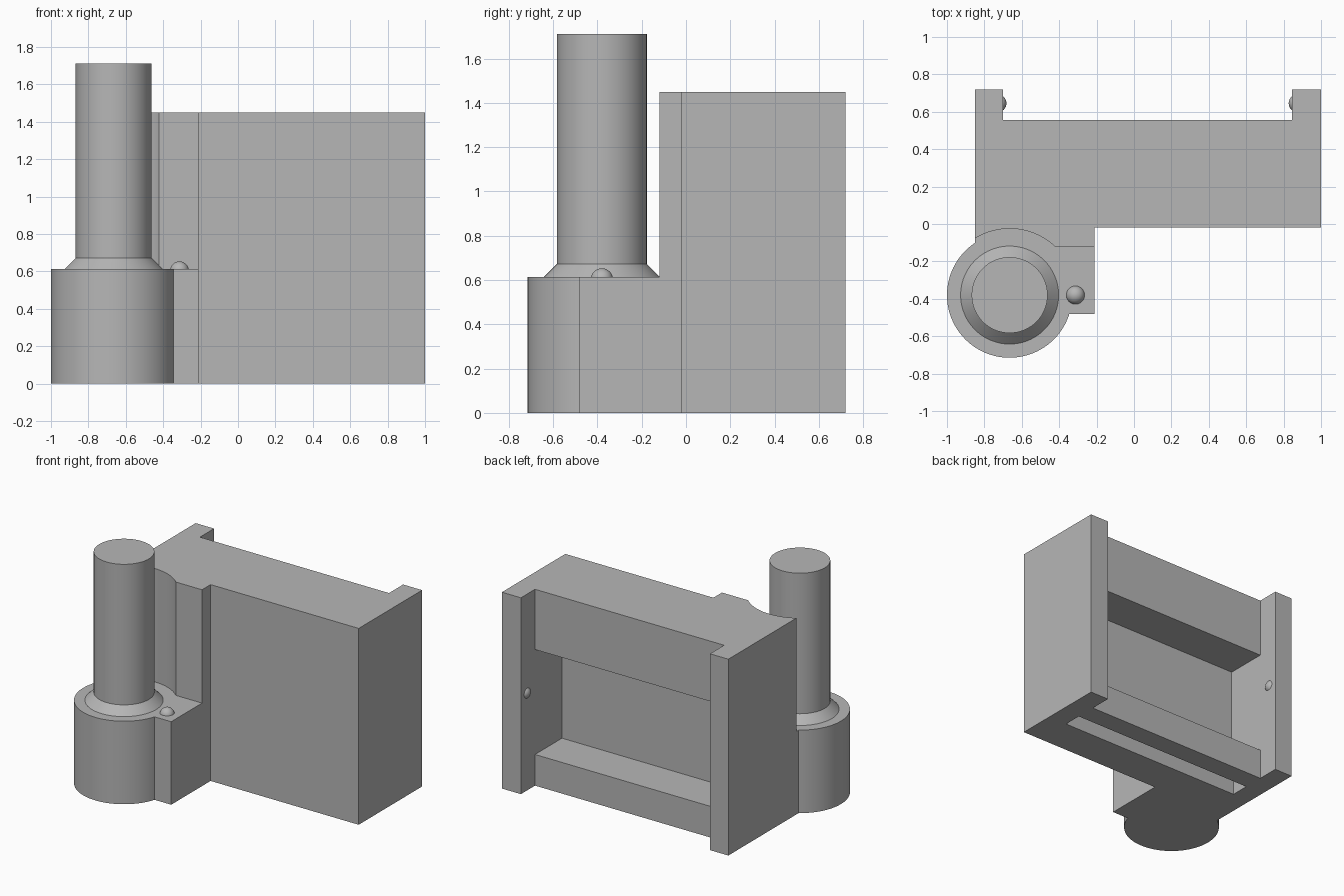
import bpy
import bmesh
from math import radians
from mathutils import Matrix

old = bpy.data.objects.get("Cube")
if old:
    bpy.data.objects.remove(old, do_unlink=True)

GREY = (0.47, 0.47, 0.47, 1.0)
grey = bpy.data.materials.new("plain grey")
grey.use_nodes = True
grey.diffuse_color = GREY
grey.node_tree.nodes["Principled BSDF"].inputs["Base Color"].default_value = GREY

PIN_X, PIN_Y = -0.665, -0.38
LEDGE = 0.613
HEIGHT = 1.45


def finish(name, bm):
    bmesh.ops.recalc_face_normals(bm, faces=bm.faces)
    mesh = bpy.data.meshes.new(name)
    bm.to_mesh(mesh)
    bm.free()
    mesh.materials.append(grey)
    obj = bpy.data.objects.new(name, mesh)
    bpy.context.collection.objects.link(obj)
    return obj


def prism(name, outline, z0, z1):
    bm = bmesh.new()
    face = bm.faces.new([bm.verts.new((x, y, z0)) for x, y in outline])
    top = bmesh.ops.extrude_face_region(bm, geom=[face])["geom"]
    verts = [v for v in top if isinstance(v, bmesh.types.BMVert)]
    bmesh.ops.translate(bm, vec=(0, 0, z1 - z0), verts=verts)
    return finish(name, bm)


def box(name, x0, x1, y0, y1, z0, z1):
    return prism(name, [(x0, y0), (x1, y0), (x1, y1), (x0, y1)], z0, z1)


def round_part(name, r0, r1, z0, z1):
    # Cylinder or cone on the pin axis
    bm = bmesh.new()
    place = Matrix.Translation((PIN_X, PIN_Y, (z0 + z1) / 2))
    bmesh.ops.create_cone(bm, cap_ends=True, segments=96, radius1=r0,
                          radius2=r1, depth=z1 - z0, matrix=place)
    return finish(name, bm)


def ball(name, center, radius):
    bm = bmesh.new()
    bmesh.ops.create_uvsphere(bm, u_segments=32, v_segments=16, radius=radius,
                              matrix=Matrix.Translation(center))
    return finish(name, bm)


def activate(obj):
    bpy.ops.object.select_all(action="DESELECT")
    obj.select_set(True)
    bpy.context.view_layer.objects.active = obj


def combine(target, tool, operation):
    tool.hide_render = True
    mod = target.modifiers.new(operation.lower(), "BOOLEAN")
    mod.operation = operation
    mod.solver = "EXACT"
    mod.object = tool
    activate(target)
    bpy.ops.object.modifier_apply(modifier=mod.name)
    bpy.data.objects.remove(tool, do_unlink=True)


# Housing: plan outline with two rear posts and a front step
housing = prism("housing", [
    (-0.85, -0.12), (-0.21, -0.12), (-0.21, -0.02), (1.0, -0.02),
    (1.0, 0.72), (0.845, 0.72), (0.845, 0.555), (-0.70, 0.555),
    (-0.70, 0.72), (-0.85, 0.72)], 0, HEIGHT)

# Rear pocket, underside slot and clearance around the pin
combine(housing, box("pocket_cutter", -0.70, 0.845, 0.24, 0.65, 0.23, 1.005), "DIFFERENCE")
combine(housing, box("slot_cutter", -0.70, 0.845, 0.26, 0.40, -0.1, 0.15), "DIFFERENCE")
combine(housing, round_part("clearance_cutter", 0.355, 0.355, LEDGE, 1.6), "DIFFERENCE")

# Lower round boss and its square tab
combine(housing, box("tab", PIN_X, -0.21, -0.48, -0.05, 0, LEDGE), "UNION")
combine(housing, round_part("boss", 0.335, 0.335, 0, LEDGE), "UNION")

# Pin with conical collar, and the small locating balls
parts = [
    housing,
    round_part("collar", 0.262, 0.203, LEDGE, 0.672),
    round_part("pin", 0.203, 0.203, 0.64, 1.71),
    ball("tab_ball", (-0.313, PIN_Y, 0.603), 0.05),
    ball("right_post_ball", (-0.73, 0.645, 0.717), 0.048),
    ball("left_post_ball", (0.875, 0.645, 0.717), 0.048),
]
for part in parts:
    activate(part)
    bpy.ops.object.shade_smooth_by_angle(angle=radians(30))
